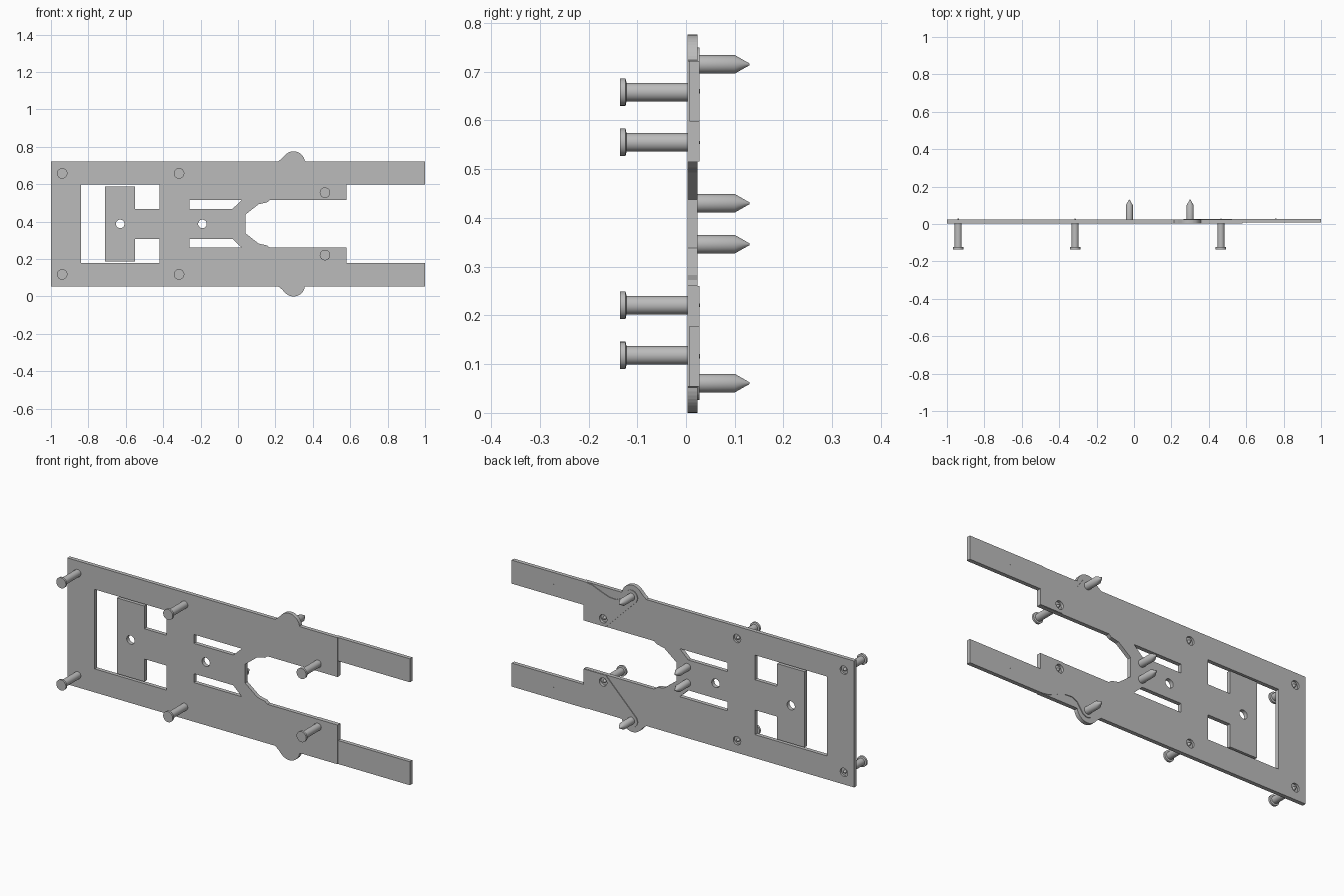
import bpy, bmesh, math
from mathutils import Matrix, Vector

old = bpy.data.objects.get("Cube")
if old:
    bpy.data.objects.remove(old)

MID = 0.388  # height of the symmetry line

grey = bpy.data.materials.new("plain grey")
grey.use_nodes = True
grey.diffuse_color = (0.5, 0.5, 0.5, 1)
grey.node_tree.nodes["Principled BSDF"].inputs["Base Color"].default_value = (0.5, 0.5, 0.5, 1)


def add_object(name, mesh):
    mesh.materials.clear()
    mesh.materials.append(grey)
    obj = bpy.data.objects.new(name, mesh)
    bpy.context.collection.objects.link(obj)
    return obj


def arc(cx, cz, r, start, end, n=16):
    angles = [math.radians(start + (end - start) * i / n) for i in range(n + 1)]
    return [(cx + r * math.cos(a), cz + r * math.sin(a)) for a in angles]


def circle(cx, cz, r):
    return arc(cx, cz, r, 0, 360, 32)[:-1]


def flip(points):
    return [(x, -z) for x, z in reversed(points)]


def sheet(name, loops, front, back):
    """Flat sheet: first loop is the outline, the others are openings."""
    curve = bpy.data.curves.new(name, 'CURVE')
    curve.dimensions = '2D'
    curve.fill_mode = 'BOTH'
    curve.extrude = (back - front) / 2
    for loop in loops:
        spline = curve.splines.new('POLY')
        spline.points.add(len(loop) - 1)
        for p, (x, z) in zip(spline.points, loop):
            p.co = (x, z, 0, 1)
        spline.use_cyclic_u = True
    helper = bpy.data.objects.new(name + " outline", curve)
    bpy.context.collection.objects.link(helper)
    bpy.context.view_layer.update()
    graph = bpy.context.evaluated_depsgraph_get()
    mesh = bpy.data.meshes.new_from_object(helper.evaluated_get(graph))
    bpy.data.objects.remove(helper)
    mesh.transform(Matrix.Translation((0, (front + back) / 2, MID))
                   @ Matrix.Rotation(math.radians(90), 4, 'X'))
    bm = bmesh.new()
    bm.from_mesh(mesh)
    bmesh.ops.remove_doubles(bm, verts=bm.verts, dist=1e-5)
    bmesh.ops.recalc_face_normals(bm, faces=bm.faces)
    for f in bm.faces:
        f.smooth = False
    bm.to_mesh(mesh)
    bm.free()
    return add_object(name, mesh)


def turned(name, x, z, profile):
    """Round part turned about the y direction from (radius, y) points."""
    bm = bmesh.new()
    verts = [bm.verts.new((r, y, 0)) for r, y in profile]
    edges = [bm.edges.new(pair) for pair in zip(verts, verts[1:])]
    bmesh.ops.spin(bm, geom=verts + edges, cent=(0, 0, 0), axis=(0, 1, 0),
                   angle=math.tau, steps=32, use_duplicate=False)
    bmesh.ops.remove_doubles(bm, verts=bm.verts, dist=1e-5)
    bmesh.ops.recalc_face_normals(bm, faces=bm.faces)
    bmesh.ops.translate(bm, verts=bm.verts, vec=Vector((x, 0, MID + z)))
    mesh = bpy.data.meshes.new(name)
    bm.to_mesh(mesh)
    bm.free()
    obj = add_object(name, mesh)
    bpy.ops.object.select_all(action='DESELECT')
    obj.select_set(True)
    bpy.context.view_layer.objects.active = obj
    bpy.ops.object.shade_smooth_by_angle(angle=math.radians(30))


HEADED = [(-0.94, 0.27), (-0.315, 0.27), (0.465, 0.167)]
HOLE = 0.022

# Main plate: outline with round ears and a tapered mouth
upper = [(-1, 0.334), (0.215, 0.334), (0.235, 0.35)]
upper += arc(0.297, 0.327, 0.061, 138, 8)
upper += [(0.37, 0.334), (0.58, 0.334), (0.58, 0.127), (0.17, 0.127),
          (0.155, 0.115), (0.11, 0.105), (0.04, 0.05)]
# Window around the T-shaped tongue
window = [(-0.84, 0.21), (-0.42, 0.21), (-0.42, 0.08), (-0.55, 0.08),
          (-0.55, 0.2), (-0.71, 0.2)]
slot = [(-0.26, 0.127), (0.02, 0.127), (-0.03, 0.08), (-0.26, 0.08)]
openings = [window + flip(window), slot, flip(slot),
            circle(-0.63, 0, 0.023), circle(-0.19, 0, 0.023)]
for x, z in HEADED:
    openings += [circle(x, z, HOLE), circle(x, -z, HOLE)]
sheet("main_plate", [upper + flip(upper)] + openings, 0.003, 0.024)

# Long arms lying behind the main plate
arm = [(1, 0.334), (1, 0.21), (0.579, 0.21), (0.579, 0.128), (0.45, 0.128)]
arm += arc(0.3, 0.327, 0.035, 220, 30)
arm += [(0.36, 0.302), (0.39, 0.288), (0.43, 0.29), (0.48, 0.308), (0.53, 0.328), (0.57, 0.334)]
arm_hole = circle(0.465, 0.167, HOLE)
sheet("upper_arm", [arm, arm_hole], 0.007, 0.028)
sheet("lower_arm", [flip(arm), flip(arm_hole)], 0.007, 0.028)

# Headed pins in front, seated in the plate holes
headed = [(0, -0.135), (0.028, -0.135), (0.028, -0.124), (0.019, -0.122),
          (0.019, 0.004), (HOLE, 0.004), (HOLE, 0.013), (0.009, 0.013),
          (0.006, 0.02), (0.003, 0.029), (0, 0.029)]
# Pointed pins at the back
pointed = [(0, 0.015), (0.019, 0.015), (0.019, 0.1), (0.002, 0.13), (0, 0.13)]

for side, sign in (("upper", 1), ("lower", -1)):
    for place, (x, z) in zip(("end", "middle", "jaw"), HEADED):
        turned(f"{side}_{place}_headed_pin", x, sign * z, headed)
    turned(f"{side}_ear_pin", 0.3, sign * 0.327, pointed)
    turned(f"{side}_centre_pin", -0.025, sign * 0.042, pointed)
    # Tiny centre mark on each arm
    turned(f"{side}_arm_mark", 0.757, sign * 0.272,
           [(0, 0.02), (0.004, 0.02), (0.004, 0.029), (0, 0.029)])
